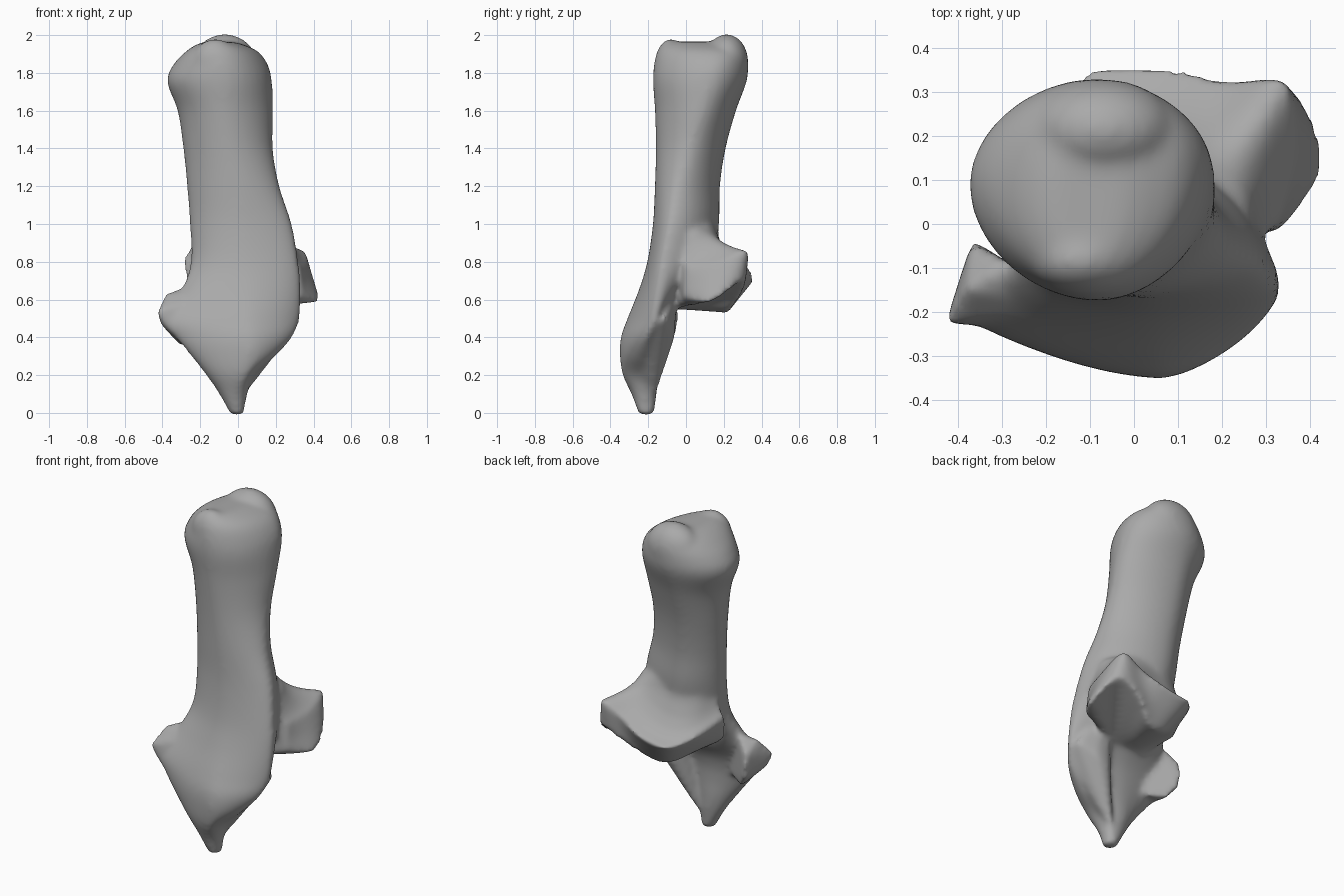
import bpy, bmesh, math
from mathutils import Vector, Matrix

default_cube = bpy.data.objects.get("Cube")
if default_cube:
    bpy.data.objects.remove(default_cube, do_unlink=True)

# One flat bone grey
grey = bpy.data.materials.new("bone_grey")
grey.use_nodes = True
colour = (0.40, 0.40, 0.40, 1)
grey.diffuse_color = colour
grey.node_tree.nodes["Principled BSDF"].inputs["Base Color"].default_value = colour

bone = bmesh.new()
STEPS = 10
BETWEEN = 5


def ring_points(power, z, left, right, front, back):
    """Closed section through four extreme points, joined by quarter curves."""
    corners = [Vector(p) for p in (left, front, right, back)]
    points = []
    for i in range(4):
        start, end = corners[i], corners[(i + 1) % 4]
        # the centre of each quarter lies level with its two extremes
        if i % 2 == 0:
            centre = Vector((end.x, start.y))
        else:
            centre = Vector((start.x, end.y))
        for step in range(STEPS):
            angle = math.pi / 2 * step / STEPS
            c = math.cos(angle) ** power
            s = math.sin(angle) ** power
            p = centre + (start - centre) * c + (end - centre) * s
            points.append(Vector((p.x, p.y, z)))
    return points


def blend(a, b, c, d, t):
    """Smooth curve from b to c, led by the neighbours a and d."""
    return b + 0.5 * t * (c - a + t * (2 * a - 5 * b + 4 * c - d + t * (3 * (b - c) + d - a)))


def skin(rows, closed):
    """Quads between rows of points; caps the two end rows."""
    rows = [[bone.verts.new(p) for p in row] for row in rows]
    n = len(rows[0])
    for low, high in zip(rows, rows[1:]):
        for i in range(n if closed else n - 1):
            j = (i + 1) % n
            bone.faces.new((low[i], low[j], high[j], high[i]))
    bone.faces.new(rows[0][::-1])
    bone.faces.new(rows[-1])


def smooth_rows(rows):
    last = len(rows) - 1
    result = []
    for k in range(last):
        near = [rows[max(0, min(last, k + o))] for o in (-1, 0, 1, 2)]
        for step in range(BETWEEN):
            result.append([blend(*four, step / BETWEEN) for four in zip(*near)])
    return result + [rows[last]]


def lump(centre, radii, tilt=0.0):
    matrix = (Matrix.Translation(centre) @ Matrix.Rotation(math.radians(tilt), 4, "Y")
              @ Matrix.Diagonal((*radii, 1)))
    bmesh.ops.create_uvsphere(bone, u_segments=24, v_segments=16, radius=1, matrix=matrix)


def hull(points):
    verts = [bone.verts.new(p) for p in points]
    result = bmesh.ops.convex_hull(bone, input=verts)
    unused = [g for g in result["geom_interior"] if isinstance(g, bmesh.types.BMVert)]
    bmesh.ops.delete(bone, geom=unused, context="VERTS")


# Sections from foot to head: curve power, height, then left, right, front, back extremes
foot = [
    (1.0, -.01, (-.04, -.21), (.03, -.21), (0, -.25), (0, -.17)),
    (1.0, .10, (-.10, -.21), (.05, -.22), (-.01, -.29), (-.02, -.155)),
    (1.1, .20, (-.17, -.23), (.09, -.24), (.03, -.335), (-.04, -.15)),
    (1.2, .30, (-.25, -.23), (.20, -.23), (.06, -.35), (-.04, -.15)),
    (1.3, .40, (-.33, -.22), (.29, -.20), (.06, -.345), (-.04, -.14)),
    (1.3, .50, (-.38, -.20), (.33, -.16), (.05, -.31), (-.02, -.10)),
]
shaft = [
    (1.2, .65, (-.30, -.13), (.335, -.14), (.05, -.25), (0, .02)),
    (1.1, .80, (-.25, -.05), (.32, -.12), (.05, -.205), (-.02, .14)),
    (1.1, 1.0, (-.255, 0), (.285, -.08), (.03, -.175), (-.06, .175)),
    (1.1, 1.2, (-.27, .03), (.22, -.04), (0, -.165), (-.09, .18)),
    (1.1, 1.4, (-.29, .06), (.185, .02), (-.04, -.16), (-.11, .21)),
    (1.1, 1.6, (-.32, .08), (.185, .08), (-.07, -.165), (-.11, .265)),
]
head = [
    (1.05, 1.75, (-.375, .09), (.18, .12), (-.08, -.175), (-.1, .32)),
    (1.05, 1.84, (-.345, .09), (.16, .14), (-.09, -.17), (-.09, .33)),
    (1.0, 1.91, (-.28, .07), (.11, .14), (-.11, -.155), (-.08, .32)),
    (1.0, 1.95, (-.22, .06), (.03, .12), (-.11, -.13), (-.08, .28)),
    (1.0, 1.965, (-.17, .05), (-.03, .12), (-.11, -.10), (-.07, .25)),
]
skin(smooth_rows([ring_points(*s) for s in foot + shaft + head]), True)

# Head crest at the back and the rough knob at the front
lump((-.07, .215, 1.86), (.165, .115, .145))
lump((-.12, -.08, 1.86), (.12, .08, .12))

# Angular side lump beside the foot
hull([(-.43, -.23, .54), (-.42, -.20, .48), (-.37, -.04, .57), (-.36, -.04, .43),
      (-.30, -.09, .35), (-.30, -.24, .38), (-.28, -.09, .67), (-.385, -.15, .635),
      (-.12, -.20, .62), (-.12, -.20, .38)])

# Thick left edge of the foot, leaving a groove between it and the lump
hull([(.31, -.20, .45), (.32, -.11, .50), (.20, -.06, .42), (.13, -.06, .40),
      (.20, -.05, .64), (.13, -.05, .64), (.04, -.15, .12), (.01, -.17, .06),
      (.10, -.25, .22), (.05, -.20, .50)])

# Dished flange and ledge around the back: shaft, rim and underside points, left to right
stations = [
    ((.27, -.04, .90), (.33, .00, .77), (.34, -.01, .61)),
    ((.26, .04, .96), (.365, .18, .80), (.435, .14, .59)),
    ((.20, .10, .98), (.345, .325, .86), (.36, .30, .70)),
    ((.10, .14, 1.0), (.22, .325, .80), (.21, .30, .63)),
    ((.00, .15, 1.0), (.08, .355, .73), (.09, .23, .54)),
    ((-.08, .15, 1.0), (-.10, .35, .70), (-.04, .21, .54)),
    ((-.17, .12, .98), (-.21, .23, .74), (-.17, .12, .62)),
    ((-.23, .05, .95), (-.295, .03, .83), (-.275, .01, .68)),
]
rows = []
for points in stations:
    top, rim, under = (Vector(p) for p in points)
    bend = top.lerp(rim, 0.3)
    bend.z = rim.z + 0.03
    dish = [top.lerp(bend, t).lerp(bend.lerp(rim, t), t) for t in (0, .2, .4, .6, .8, 1)]
    core = Vector((top.x * 0.5, -.06, 0))
    rows.append([core + Vector((0, 0, top.z)), *dish, rim.lerp(under, 0.5), under,
                 core + Vector((0, 0, 0.55))])
skin(smooth_rows(rows), True)

bmesh.ops.recalc_face_normals(bone, faces=bone.faces)
mesh = bpy.data.meshes.new("heel_bone")
bone.to_mesh(mesh)
bone.free()
mesh.materials.append(grey)
heel_bone = bpy.data.objects.new("heel_bone", mesh)
bpy.context.collection.objects.link(heel_bone)

# Fuse the parts into one skin and soften the joins
fuse = heel_bone.modifiers.new("fuse", "REMESH")
fuse.mode = "VOXEL"
fuse.voxel_size = 0.014
fuse.use_smooth_shade = True
soften = heel_bone.modifiers.new("soften", "SMOOTH")
soften.factor = 0.5
soften.iterations = 14

bpy.context.view_layer.objects.active = heel_bone
heel_bone.select_set(True)
bpy.ops.object.shade_smooth()
